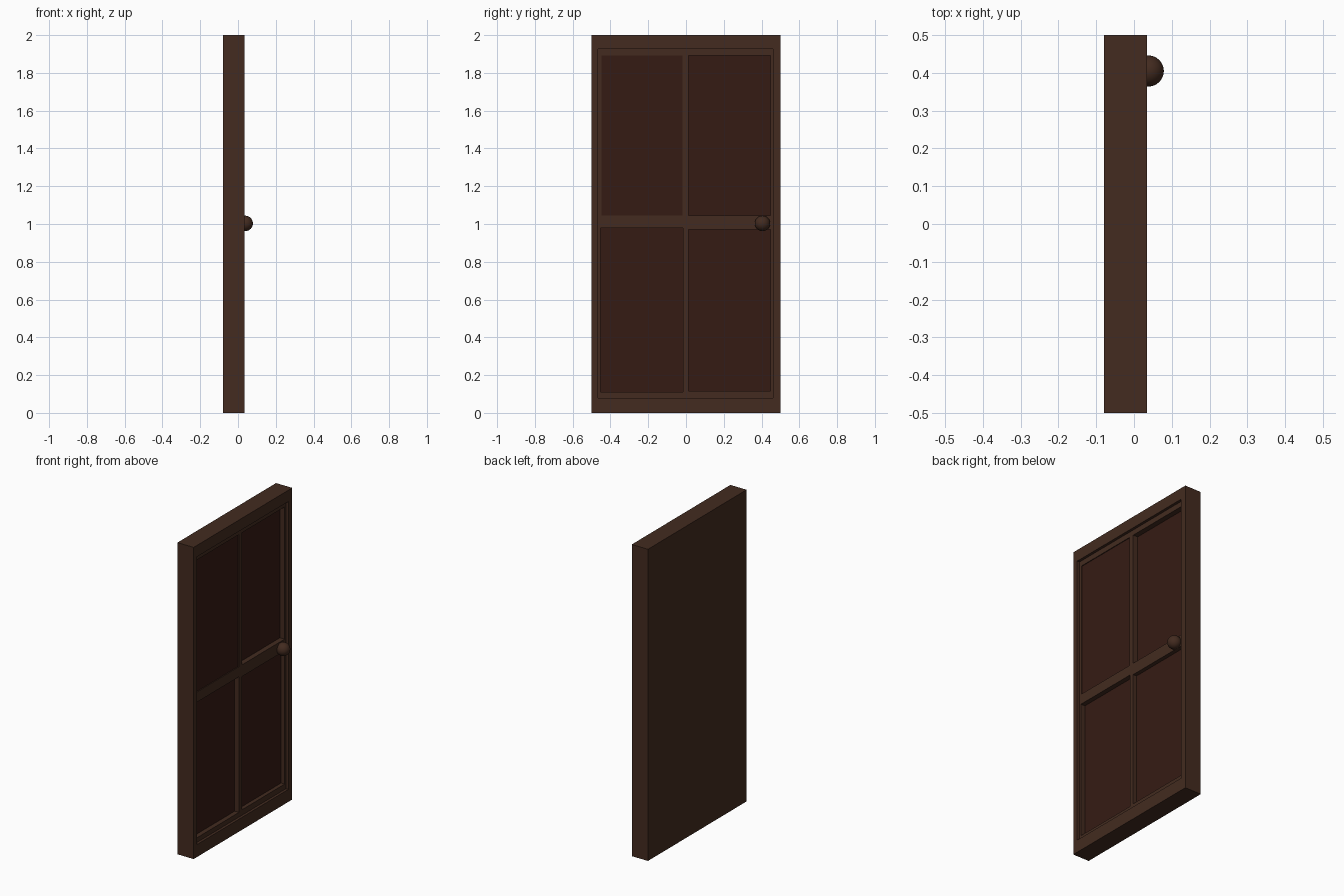
import bpy
import math

if "Cube" in bpy.data.objects:
    bpy.data.objects.remove(bpy.data.objects["Cube"])


def material(name, color):
    m = bpy.data.materials.new(name)
    m.diffuse_color = (*color, 1)
    m.use_nodes = True
    m.node_tree.nodes["Principled BSDF"].inputs["Base Color"].default_value = m.diffuse_color
    return m


def box(name, x, y, z, mat=None):
    """Box from (min, max) ranges on each axis."""
    bpy.ops.mesh.primitive_cube_add(size=1, location=[sum(r) / 2 for r in (x, y, z)])
    ob = bpy.context.object
    ob.name = name
    ob.scale = [r[1] - r[0] for r in (x, y, z)]
    bpy.ops.object.transform_apply(location=False, rotation=False, scale=True)
    if mat:
        ob.data.materials.append(mat)
    return ob


def cut(target, x, y, z):
    """Cut a box-shaped pocket out of the target."""
    cutter = box("cutter", x, y, z)
    cutter.hide_render = True
    mod = target.modifiers.new("pocket", 'BOOLEAN')
    mod.operation = 'DIFFERENCE'
    mod.solver = 'EXACT'
    mod.object = cutter
    bpy.context.view_layer.objects.active = target
    bpy.ops.object.modifier_apply(modifier=mod.name)
    bpy.data.objects.remove(cutter)


wood = material("wood", (0.056, 0.024, 0.014))
panel_wood = material("panel_wood", (0.036, 0.011, 0.007))

# Door slab with a shallow stepped border on the +x side
FACE, STEP = 0.035, 0.018
door = box("door_frame", (-0.08, FACE), (-0.5, 0.5), (0, 2), wood)
cut(door, (STEP, 0.1), (-0.465, 0.461), (0.08, 1.927))

# Four recessed panels: y range, z range, depth below the step
panels = {
    "upper_left_panel": ((-0.448, -0.018), (1.045, 1.893), 0.005),
    "upper_right_panel": ((0.014, 0.447), (1.045, 1.893), 0.033),
    "lower_left_panel": ((-0.452, -0.016), (0.11, 0.98), 0.03),
    "lower_right_panel": ((0.014, 0.447), (0.115, 0.97), 0.025),
}
for name, (y, z, depth) in panels.items():
    floor = STEP - depth
    cut(door, (floor - 0.002, 0.1), y, z)
    box(name, (floor - 0.002, floor), y, z, panel_wood)

# Round knob
bpy.ops.mesh.primitive_uv_sphere_add(segments=32, ring_count=16, radius=0.041,
                                     location=(0.038, 0.405, 1.003),
                                     rotation=(0, math.radians(90), 0))
knob = bpy.context.object
knob.name = "knob"
knob.data.materials.append(wood)
bpy.ops.object.shade_smooth_by_angle()
